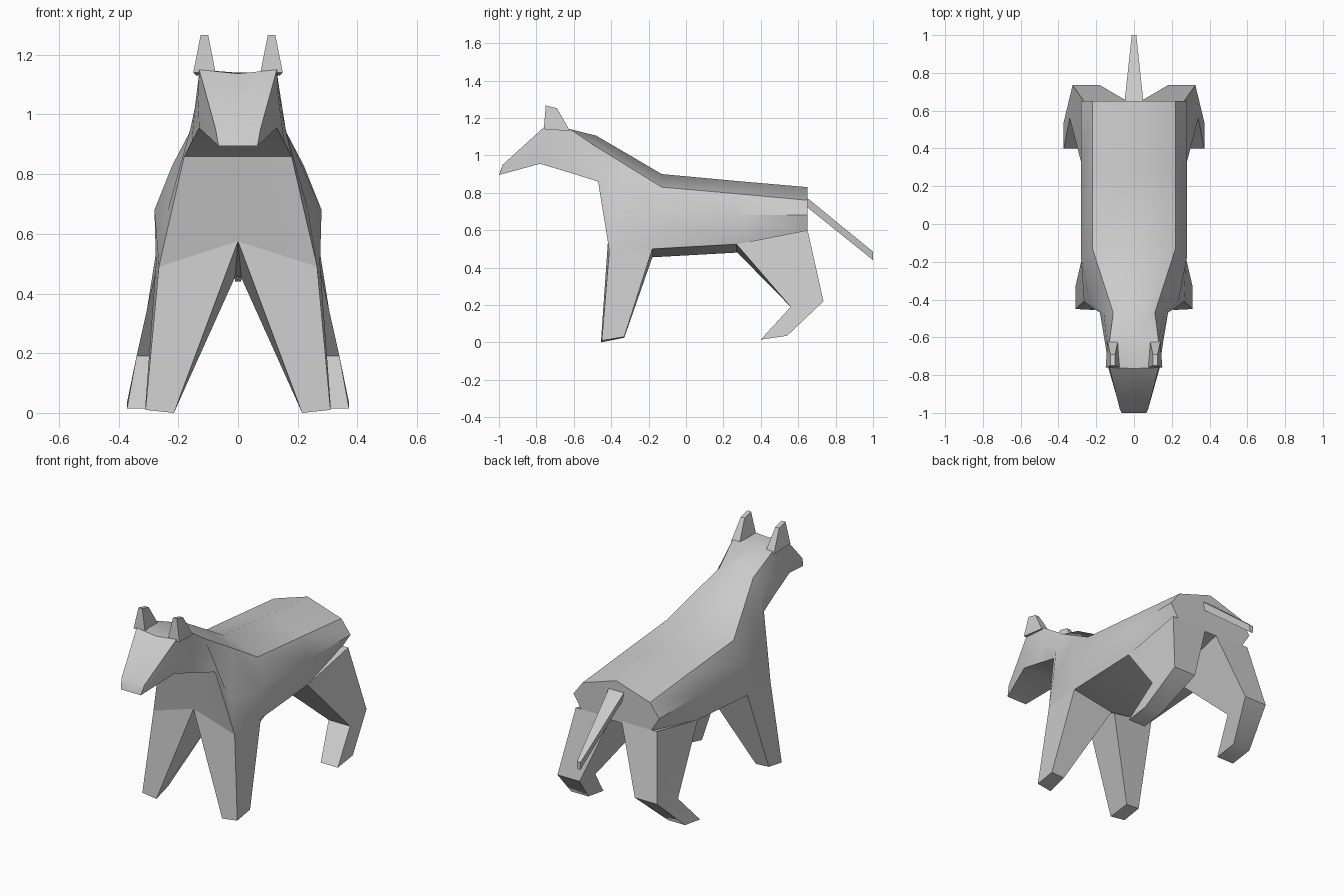
import bpy, bmesh


def loft(name, rings, mirror=False):
    """Skin a sequence of equal-length rings, cap both ends."""
    bm = bmesh.new()
    loops = [[bm.verts.new(p) for p in ring] for ring in rings]
    n = len(loops[0])
    for a, b in zip(loops, loops[1:]):
        for i in range(n):
            j = (i + 1) % n
            bm.faces.new((a[i], a[j], b[j], b[i]))
    bm.faces.new(loops[0])
    bm.faces.new(loops[-1])
    bmesh.ops.recalc_face_normals(bm, faces=bm.faces)
    mesh = bpy.data.meshes.new(name)
    bm.to_mesh(mesh)
    bm.free()
    ob = bpy.data.objects.new(name, mesh)
    bpy.context.collection.objects.link(ob)
    bpy.ops.object.select_all(action='DESELECT')
    bpy.context.view_layer.objects.active = ob
    ob.select_set(True)
    bpy.ops.object.shade_smooth_by_angle(angle=0.64)
    if mirror:
        mod = ob.modifiers.new("mirror", 'MIRROR')
        mod.use_mirror_merge = False
    return ob


def symmetric(half):
    """Close a half ring (top centre to bottom centre) across x = 0."""
    return half + [(-x, y, z) for x, y, z in reversed(half[1:-1])]


# Head, neck and torso: half sections from nose to rump
body = [
    [(0, -.98, .95), (.075, -.98, .95), (.07, -.99, .92), (.065, -1, .895), (0, -1, .895)],
    [(0, -.765, 1.137), (.13, -.76, 1.15), (.135, -.765, 1.06), (.13, -.78, .955), (0, -.78, .955)],
    [(0, -.62, 1.14), (.13, -.62, 1.14), (.145, -.62, 1.02), (.155, -.62, .907), (0, -.62, .907)],
    [(0, -.48, 1.105), (.11, -.47, 1.04), (.16, -.47, .95), (.18, -.47, .86), (0, -.47, .86)],
    [(0, -.3, 1.0), (.165, -.3, .935), (.235, -.41, .68), (.265, -.41, .49), (0, -.415, .575)],
    [(0, -.13, .9), (.22, -.13, .83), (.28, -.18, .68), (.275, -.18, .5), (0, -.18, .455)],
    [(0, .27, .863), (.22, .27, .795), (.28, .27, .68), (.265, .27, .525), (0, .27, .48)],
    [(0, .65, .83), (.22, .65, .76), (.28, .65, .68), (.22, .65, .585), (0, .65, .59)],
]
loft("body", [symmetric(h) for h in body])

# Front legs
loft("front_legs", [
    [(0, -.415, .575), (.265, -.41, .49), (.275, -.18, .5), (.01, -.18, .455)],
    [(.215, -.455, 0), (.31, -.45, .01), (.31, -.33, .03), (.225, -.33, .025)],
], mirror=True)

# Hind legs: thigh, hock, foot
loft("hind_legs", [
    [(.03, .27, .485), (.265, .27, .525), (.265, .65, .6), (.035, .65, .6)],
    [(.2, .56, .19), (.34, .56, .19), (.325, .735, .22), (.18, .735, .22)],
    [(.26, .40, .015), (.372, .40, .015), (.372, .54, .035), (.26, .54, .035)],
], mirror=True)

# Ears
loft("ears", [
    [(.075, -.76, 1.14), (.15, -.76, 1.14), (.14, -.62, 1.13), (.085, -.62, 1.13)],
    [(.10, -.75, 1.267), (.125, -.75, 1.267), (.125, -.69, 1.252), (.10, -.69, 1.252)],
], mirror=True)

# Tail
loft("tail", [
    [(-.05, .645, .775), (.05, .645, .775), (.04, .645, .725), (-.04, .645, .725)],
    [(-.012, 1, .485), (.012, 1, .485), (.01, 1, .44), (-.01, 1, .44)],
])
